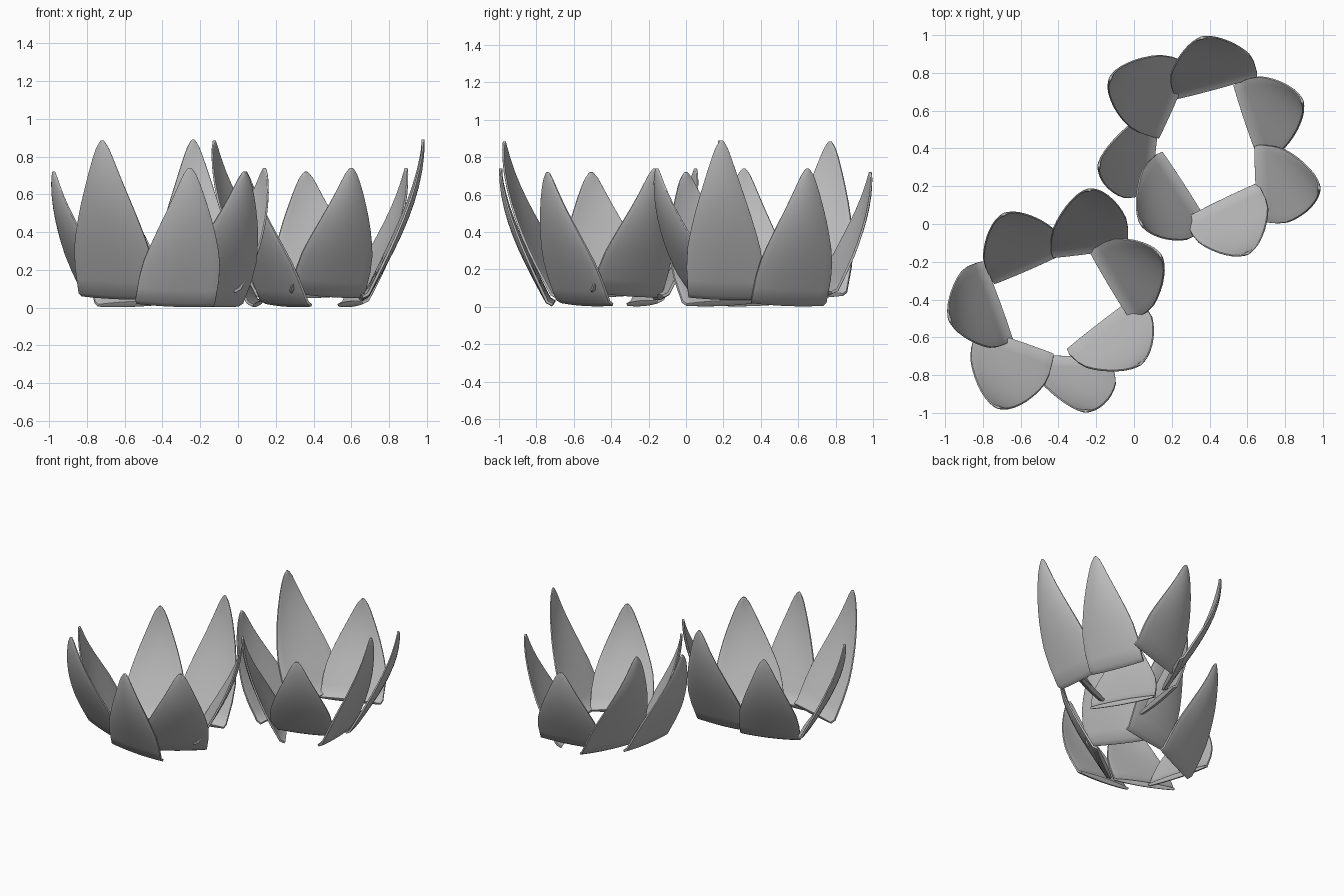
import bpy
import math
from mathutils import Vector, Matrix

old = bpy.data.objects.get("Cube")
if old:
    bpy.data.objects.remove(old, do_unlink=True)

# One plain grey for everything
grey = bpy.data.materials.new("petal_grey")
grey.use_nodes = True
grey.diffuse_color = (0.5, 0.5, 0.5, 1)
grey.node_tree.nodes["Principled BSDF"].inputs["Base Color"].default_value = (0.5, 0.5, 0.5, 1)

# Petal half width along its height, as (height fraction, width fraction)
WIDTHS = [(0, 1), (0.09, 1), (0.17, 1), (0.3, 0.95), (0.4, 0.86), (0.5, 0.75), (0.6, 0.63),
          (0.7, 0.5), (0.8, 0.37), (0.89, 0.25), (0.95, 0.16), (0.985, 0.08), (1, 0.03)]
COLUMNS = 10
LIP = 0.03
CUP = 0.02


def make_petal(name, start, end, tip):
    """Pointed petal rising from a straight base edge and arching out to its tip."""
    start, end, tip = Vector(start), Vector(end), Vector(tip)
    middle = (start + end) / 2
    half = (end - start) / 2
    out = Vector((half.y, -half.x, 0)).normalized()
    lean = tip - middle
    # Small inward lip under the base edge, then the blade
    rows = [(middle - out * LIP - Vector((0, 0, 0.004)), 0.97, 0)]
    for t, w in WIDTHS:
        s = math.sin(t * math.pi / 2)
        centre = middle + Vector((lean.x * s, lean.y * s, lean.z * t + 0.012 * (1 - t)))
        rows.append((centre, w, t))
    verts, faces, weights = [], [], []
    for centre, w, t in rows:
        for c in range(COLUMNS + 1):
            u = 2 * c / COLUMNS - 1
            flat = Vector((half.x, half.y, half.z * (1 - t)))
            verts.append(centre + flat * (u * w) - out * (CUP * u * u * math.sin(t * math.pi)))
            weights.append((1 - 0.55 * u * u) * (1 - 0.5 * t))
    n = COLUMNS + 1
    for r in range(len(rows) - 1):
        for c in range(COLUMNS):
            a = r * n + c
            faces.append((a, a + 1, a + n + 1, a + n))
    mesh = bpy.data.meshes.new(name)
    mesh.from_pydata(verts, [], faces)
    mesh.materials.append(grey)
    mesh.shade_smooth()
    petal = bpy.data.objects.new(name, mesh)
    bpy.context.collection.objects.link(petal)
    # Thickness that thins out toward the rim and tip
    group = petal.vertex_groups.new(name="thickness")
    for i, weight in enumerate(weights):
        group.add([i], weight, "REPLACE")
    solid = petal.modifiers.new("thickness", "SOLIDIFY")
    solid.thickness = 0.034
    solid.offset = 0
    solid.vertex_group = group.name
    # Rounded rim
    bevel = petal.modifiers.new("round_rim", "BEVEL")
    bevel.width = 0.005
    bevel.segments = 3
    bevel.limit_method = "ANGLE"
    bevel.angle_limit = math.radians(60)
    return petal


# Base start, base end and tip of each petal, counter-clockwise round a crown
PETALS = {
    "back_petal": ((0.65, 0.81, 0.08), (0.21, 0.69, 0.06), (0.36, 0.985, 0.72)),
    "back_right_petal": ((0.275, 0.86, 0.07), (0.1, 0.46, 0.055), (-0.125, 0.77, 0.885)),
    "right_petal": ((0.10, 0.575, 0.03), (0.05, 0.155, 0.015), (-0.185, 0.31, 0.74)),
    "front_right_petal": ((0.12, 0.37, 0.03), (0.37, -0.02, 0.015), (0.04, 0.0, 0.72)),
    "front_petal": ((0.28, 0.0, 0.09), (0.67, 0.19, 0.06), (0.6, -0.155, 0.74)),
    "left_petal": ((0.69, 0.01, 0.06), (0.67, 0.42, 0.05), (0.98, 0.19, 0.89)),
    "back_left_petal": ((0.69, 0.35, 0.03), (0.555, 0.75, 0.015), (0.89, 0.65, 0.74)),
}

# Second crown is the first turned about its centre and moved to the opposite corner
TURN = Matrix.Rotation(math.radians(95), 4, "Z")
CROWNS = {
    "back_crown": Matrix.Identity(4),
    "front_crown": (Matrix.Translation((-0.39, -0.425, 0)) @ TURN
                    @ Matrix.Translation((-0.39, -0.395, 0))),
}
for crown, place in CROWNS.items():
    for name, points in PETALS.items():
        make_petal(crown + "_" + name, *(place @ Vector(p) for p in points))
